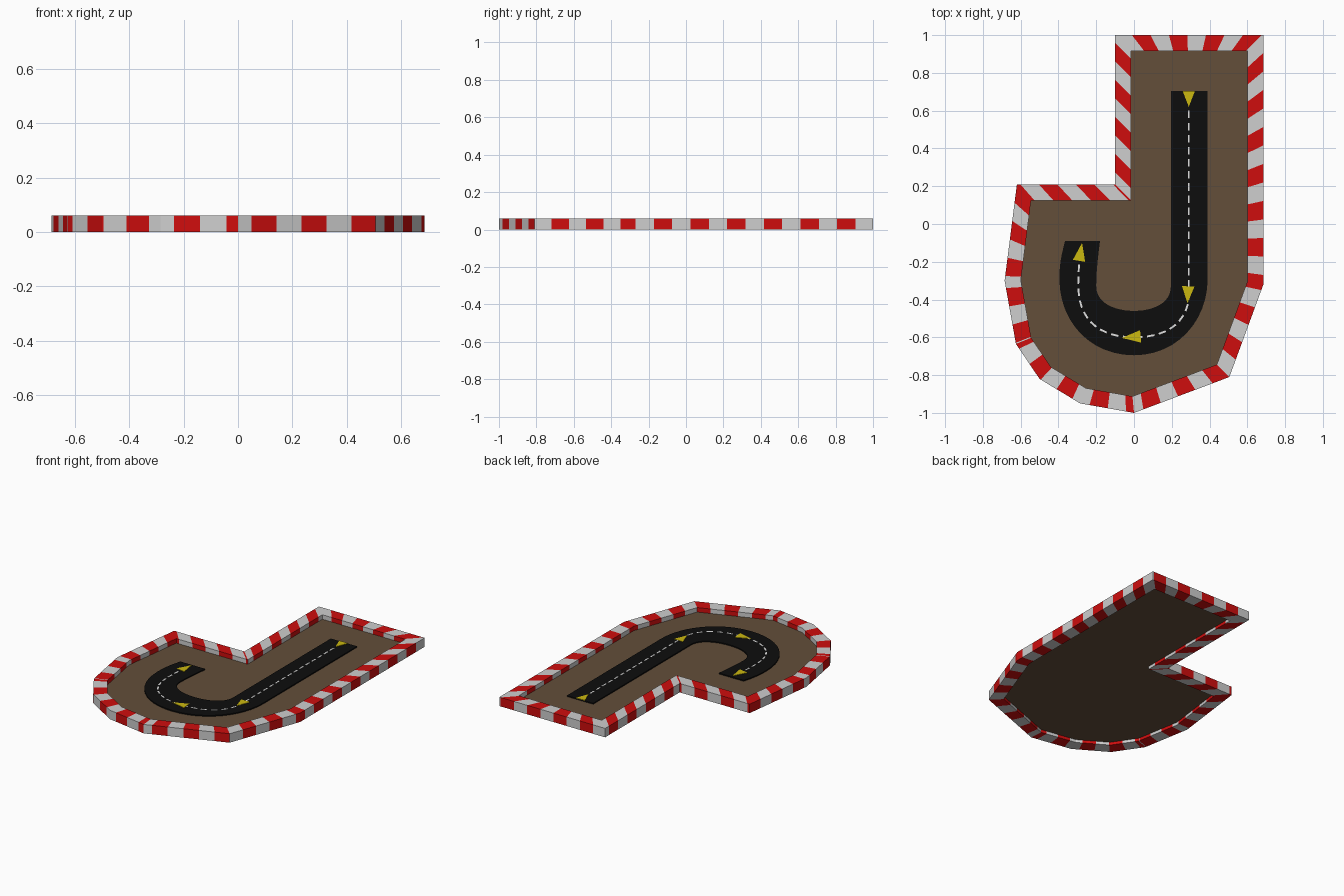
import bpy, bmesh, math
from mathutils import Vector as V

if "Cube" in bpy.data.objects:
    bpy.data.objects.remove(bpy.data.objects["Cube"])

def mat(name, rgb):
    m = bpy.data.materials.new(name)
    m.diffuse_color = (*rgb, 1)
    m.use_nodes = True
    m.node_tree.nodes["Principled BSDF"].inputs["Base Color"].default_value = m.diffuse_color
    return m

RED = mat("kerb red", (0.62, 0.004, 0.004))
WHITE = mat("kerb white", (0.62, 0.62, 0.62))
DIRT = mat("dirt brown", (0.125, 0.077, 0.042))
ASPHALT = mat("asphalt black", (0.004, 0.004, 0.004))
YELLOW = mat("arrow yellow", (0.6, 0.48, 0.005))
PAINT = mat("line white", (0.75, 0.75, 0.75))

def finish(name, bm, mats):
    bmesh.ops.recalc_face_normals(bm, faces=bm.faces[:])
    me = bpy.data.meshes.new(name)
    bm.to_mesh(me)
    bm.free()
    for m in mats:
        me.materials.append(m)
    ob = bpy.data.objects.new(name, me)
    bpy.context.collection.objects.link(ob)
    return ob

def add_slab(bm, pts, z0, z1):
    """Closed flat plate from a 2D outline."""
    lo = [bm.verts.new((p[0], p[1], z0)) for p in pts]
    hi = [bm.verts.new((p[0], p[1], z1)) for p in pts]
    bm.faces.new(hi)
    bm.faces.new(lo[::-1])
    n = len(pts)
    for i in range(n):
        j = (i + 1) % n
        bm.faces.new((lo[i], lo[j], hi[j], hi[i]))

def inset(pts, d):
    """Mitred inward offset of a counter-clockwise outline."""
    out = []
    for i, p in enumerate(pts):
        a = (p - pts[i - 1]).normalized()
        b = (pts[(i + 1) % len(pts)] - p).normalized()
        n1, n2 = V((-a.y, a.x)), V((-b.y, b.x))
        out.append(p + (n1 + n2) * d / (1 + n1.dot(n2)))
    return out

def path(start, *segs, n=12):
    """Bezier chain; each segment is a point, or two handles and a point."""
    pts = [V(start)]
    for s in segs:
        p0 = pts[-1]
        if len(s) == 1:
            pts += [p0.lerp(V(s[0]), k / n) for k in range(1, n + 1)]
            continue
        h1, h2, p1 = map(V, s)
        for k in range(1, n + 1):
            t = k / n
            u = 1 - t
            pts.append(p0*u**3 + h1*3*u*u*t + h2*3*u*t*t + p1*t**3)
    return pts

# outline corners, each with the distance to the first red stripe on its edge
SEG = 0.098
corners = [(0, -1, .053), (.505, -.81, .098), (.685, -.32, -.048), (.685, 1, .01),
           (-.1, 1, .041), (-.1, .21, .11), (-.62, .21, 0), (-.685, -.3, .04),
           (-.625, -.635, .128), (-.5, -.82, .105), (-.285, -.95, .05)]
outer = [V(c[:2]) for c in corners]
inner = inset(outer, 0.085)

# striped kerb wall: square cross-section cut at each stripe
H = 0.06
bm = bmesh.new()
sections, stripes = [], []
for i, c in enumerate(corners):
    j = (i + 1) % len(corners)
    L = (outer[j] - outer[i]).length
    first = math.ceil((0.004 - c[2]) / SEG)
    cuts = [0.0]
    while c[2] + first * SEG < L - 0.004:
        cuts.append(c[2] + first * SEG)
        first += 1
    for k, s in enumerate(cuts):
        o, q = outer[i].lerp(outer[j], s / L), inner[i].lerp(inner[j], s / L)
        sections.append([bm.verts.new((*p, z)) for p, z in
                         ((o, 0), (o, H), (q, H), (q, 0))])
        mid = (s + (cuts[k + 1] if k + 1 < len(cuts) else L)) / 2
        stripes.append(math.floor((mid - c[2]) / SEG) % 2)
for i, a in enumerate(sections):
    b = sections[(i + 1) % len(sections)]
    for k in range(4):
        m = (k + 1) % 4
        bm.faces.new((a[k], b[k], b[m], a[m])).material_index = stripes[i]
finish("striped_kerb", bm, [RED, WHITE])

# dirt floor, recessed above the ground and below the kerb top
bm = bmesh.new()
add_slab(bm, inset(outer, 0.08), 0.02, 0.03)
finish("dirt_floor", bm, [DIRT])

# road between an outside and an inside edge
TOP = 0.037
edge_out = path((.39, .705), [(.39, -.29)], [(.39, -.51), (.23, -.695), (0, -.695)],
                [(-.23, -.695), (-.395, -.52), (-.395, -.29)],
                [(-.395, -.2), (-.38, -.15), (-.365, -.09)])
edge_in = path((.195, .705), [(.195, -.33)], [(.195, -.42), (.1, -.46), (0, -.46)],
               [(-.1, -.46), (-.2, -.42), (-.2, -.33)],
               [(-.2, -.25), (-.19, -.17), (-.18, -.09)])
bm = bmesh.new()
rows = [[bm.verts.new((*p, z)) for p, z in ((a, .028), (a, TOP), (b, TOP), (b, .028))]
        for a, b in zip(edge_out, edge_in)]
for a, b in zip(rows, rows[1:]):
    for k in range(4):
        m = (k + 1) % 4
        bm.faces.new((a[k], b[k], b[m], a[m]))
bm.faces.new(rows[0])
bm.faces.new(rows[-1][::-1])
finish("road", bm, [ASPHALT])

# dashed centre line
centre = path((.29, .62), [(.29, -.4)], [(.27, -.53), (.17, -.6), (0, -.6)],
              [(-.17, -.6), (-.295, -.52), (-.295, -.33)],
              [(-.295, -.25), (-.29, -.2), (-.287, -.17)])

def along(s):
    for a, b in zip(centre, centre[1:]):
        d = (b - a).length
        if s <= d:
            return a.lerp(b, s / d)
        s -= d
    return centre[-1]

total = sum((b - a).length for a, b in zip(centre, centre[1:]))
bm = bmesh.new()
s = 0.02
while s < total - 0.04:
    a, b = along(s), along(s + 0.04)
    d = (b - a).normalized() * 0.005
    n = V((-d.y, d.x))
    add_slab(bm, [a + n, a - n, b - n, b + n], TOP - 0.001, TOP + 0.0015)
    s += 0.064
finish("dashed_line", bm, [PAINT])

# direction arrows: base centre to tip
bm = bmesh.new()
for base, tip in (((.29, .705), (.29, .62)), ((.287, -.33), (.283, -.42)),
                  ((.035, -.595), (-.065, -.603)), ((-.291, -.195), (-.275, -.1))):
    a, b = V(base), V(tip)
    d = (b - a).normalized() * 0.033
    n = V((-d.y, d.x))
    add_slab(bm, [a + n, a - n, b], TOP - 0.001, TOP + 0.003)
finish("direction_arrows", bm, [YELLOW])
